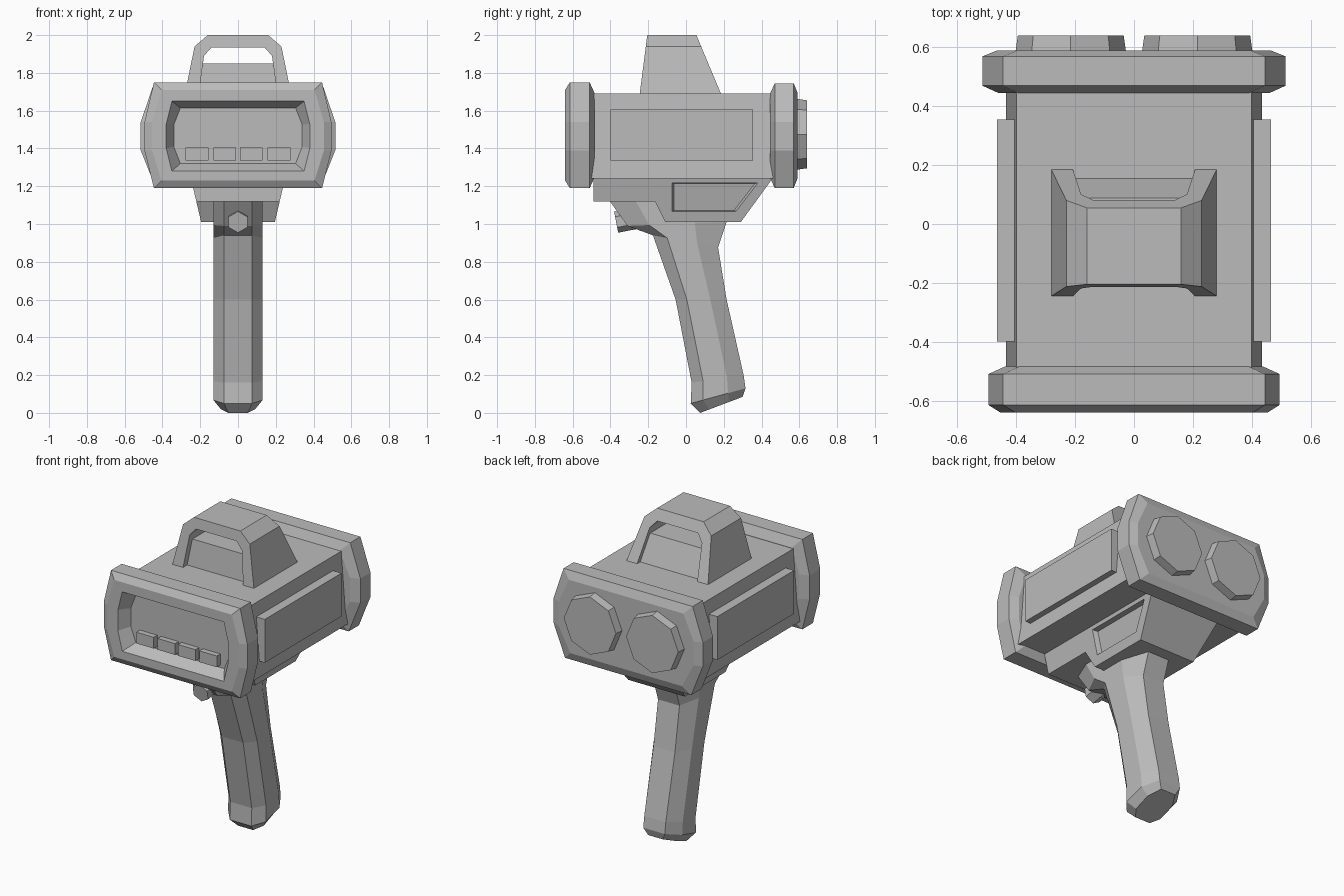
import bpy, bmesh, math
from mathutils import Matrix, Vector

cube = bpy.data.objects.get("Cube")
if cube:
    bpy.data.objects.remove(cube, do_unlink=True)

grey = bpy.data.materials.new("plain grey")
grey.use_nodes = True
grey.diffuse_color = (0.5, 0.5, 0.5, 1)
grey.node_tree.nodes["Principled BSDF"].inputs["Base Color"].default_value = (0.5, 0.5, 0.5, 1)


def finish(name, bm):
    bmesh.ops.recalc_face_normals(bm, faces=bm.faces)
    mesh = bpy.data.meshes.new(name)
    bm.to_mesh(mesh)
    bm.free()
    mesh.materials.append(grey)
    obj = bpy.data.objects.new(name, mesh)
    bpy.context.collection.objects.link(obj)
    return obj


def loft(name, rings, closed=False):
    """Skin matching rings of points; cap the ends or join last to first."""
    bm = bmesh.new()
    loops = [[bm.verts.new(p) for p in ring] for ring in rings]
    pairs = list(zip(loops, loops[1:]))
    if closed:
        pairs.append((loops[-1], loops[0]))
    else:
        bm.faces.new(loops[0])
        bm.faces.new(loops[-1])
    for a, b in pairs:
        for i in range(len(a)):
            j = (i + 1) % len(a)
            bm.faces.new((a[i], a[j], b[j], b[i]))
    return finish(name, bm)


def box(name, x0, x1, y0, y1, z0, z1):
    corners = ((x0, z0), (x1, z0), (x1, z1), (x0, z1))
    return loft(name, [[(x, y, z) for x, z in corners] for y in (y0, y1)])


def mirrored(half):
    return half + [(-x, z) for x, z in reversed(half)]


def ring(half, y, inset=0):
    """Symmetric outline at depth y, shrunk towards its middle."""
    mid = 1.47
    out = []
    for x, z in mirrored(half):
        dz = 0 if abs(z - mid) < 0.1 else math.copysign(inset, z - mid)
        out.append((x - math.copysign(inset, x), y, z - dz))
    return out


# Main housing
body = [(0.40, 1.69), (0.435, 1.24)]
loft("main_body", [ring(body, -0.50), ring(body, 0.46)])

# Front bezel with recessed screen
front = [(0.445, 1.75), (0.495, 1.54), (0.495, 1.39), (0.445, 1.19)]
opening = [(0.35, 1.65), (0.38, 1.53), (0.38, 1.40), (0.35, 1.28)]
screen = [(0.305, 1.615), (0.34, 1.525), (0.34, 1.41), (0.305, 1.32)]
loft("front_bezel", [ring(front, -0.485, 0.055), ring(front, -0.51), ring(front, -0.615),
                     ring(front, -0.64, 0.04), ring(opening, -0.64), ring(screen, -0.57)])

# Screen buttons
for i, x in enumerate((-0.2175, -0.07, 0.07, 0.2175)):
    box(f"button_{i + 1}", x - 0.06, x + 0.06, -0.605, -0.565, 1.335, 1.405)

# Rear rim
back = [(0.445, 1.745), (0.515, 1.54), (0.515, 1.39), (0.435, 1.19)]
loft("rear_rim", [ring(back, 0.445, 0.055), ring(back, 0.47),
                  ring(back, 0.57), ring(back, 0.59, 0.05)])

# Rear lenses and side panels
for side, label in ((1, "left"), (-1, "right")):
    rings = []
    for y, r in ((0.57, 0.19), (0.64, 0.18)):
        rings.append([(side * 0.215 + r * math.cos(i * math.pi / 4), y,
                       1.475 + r * math.sin(i * math.pi / 4)) for i in range(8)])
    loft(label + "_lens", rings)
    box(label + "_side_panel", side * 0.38, side * 0.465, -0.40, 0.355, 1.335, 1.605)

# Underside keel and grip mount, narrowing downwards
profile = [(-0.49, 1.25), (-0.49, 1.12), (-0.165, 1.12), (-0.11, 1.01), (0.29, 1.01), (0.465, 1.25)]


def mount_x(z):
    return 0.195 + (z - 1.01) * 0.235


mount = loft("grip_mount", [[(s * mount_x(z), y, z) for y, z in profile] for s in (1, -1)])

# Recessed windows in the mount sides
window = [(-0.08, 1.22), (0.39, 1.22), (0.27, 1.065), (-0.08, 1.065)]
middle = Vector((0.10, 1.145))
for s in (1, -1):
    rings = []
    for depth, scale in ((0.03, 1.03), (-0.03, 0.91)):
        pts = [middle + (Vector(p) - middle) * scale for p in window]
        rings.append([(s * (mount_x(z) + depth), y, z) for y, z in pts])
    cutter = loft("window_cutter", rings)
    cutter.hide_render = True
    cutter.hide_viewport = True
    cut = mount.modifiers.new("window", "BOOLEAN")
    cut.operation = "DIFFERENCE"
    cut.solver = "EXACT"
    cut.object = cutter

# Grip with trigger housing: front point, back point, half width
sections = [((-0.41, 1.13), (0.22, 1.13), 0.13),
            ((-0.31, 0.99), (0.215, 1.01), 0.13),
            ((-0.175, 0.94), (0.17, 0.875), 0.13),
            ((-0.055, 0.60), (0.215, 0.60), 0.13),
            ((0.03, 0.16), (0.305, 0.20), 0.13),
            ((0.025, 0.05), (0.315, 0.13), 0.13),
            ((0.075, 0.0), (0.30, 0.085), 0.09)]
rings = []
for f, b, w in sections:
    f, b = Vector(f), Vector(b)
    half = [(0.57 * w, 0), (w, 0.22), (w, 0.68), (0.57 * w, 1)]
    rings.append([(x, *f.lerp(b, t)) for x, t in mirrored(half)])
loft("grip", rings)

# Trigger button
bm = bmesh.new()
bmesh.ops.create_cone(bm, cap_ends=True, segments=6, radius1=0.057, radius2=0.057, depth=0.16)
axis = Vector((0, -0.98, -0.19)).normalized()
turn = Matrix.Rotation(math.pi / 2 - math.asin(axis.z), 4, "X")
place = Matrix.Translation(Vector((0, -0.37, 1.01)) - axis * 0.08)
bmesh.ops.transform(bm, matrix=place @ turn, verts=bm.verts)
finish("trigger", bm)

# Carry handle arch, narrower in depth towards the top
outer = mirrored([(0.285, 1.67), (0.23, 1.94), (0.16, 2.0)])
inner = mirrored([(0.21, 1.67), (0.18, 1.89), (0.14, 1.935)])


def handle_y(z, rear):
    t = (z - 1.69) / 0.31
    return 0.185 - 0.13 * t if rear else -0.245 + 0.04 * t


loft("carry_handle", [[(x, handle_y(z, rear), z) for x, z in pts]
                      for pts, rear in ((outer, 0), (outer, 1), (inner, 1), (inner, 0))], closed=True)

# Low block filling the bottom of the handle opening
block = [(0.185, 1.85), (0.215, 1.67)]
loft("handle_block", [[(x, handle_y(z, rear) + (-0.03 if rear else 0.04), z)
                       for x, z in mirrored(block)] for rear in (0, 1)])
